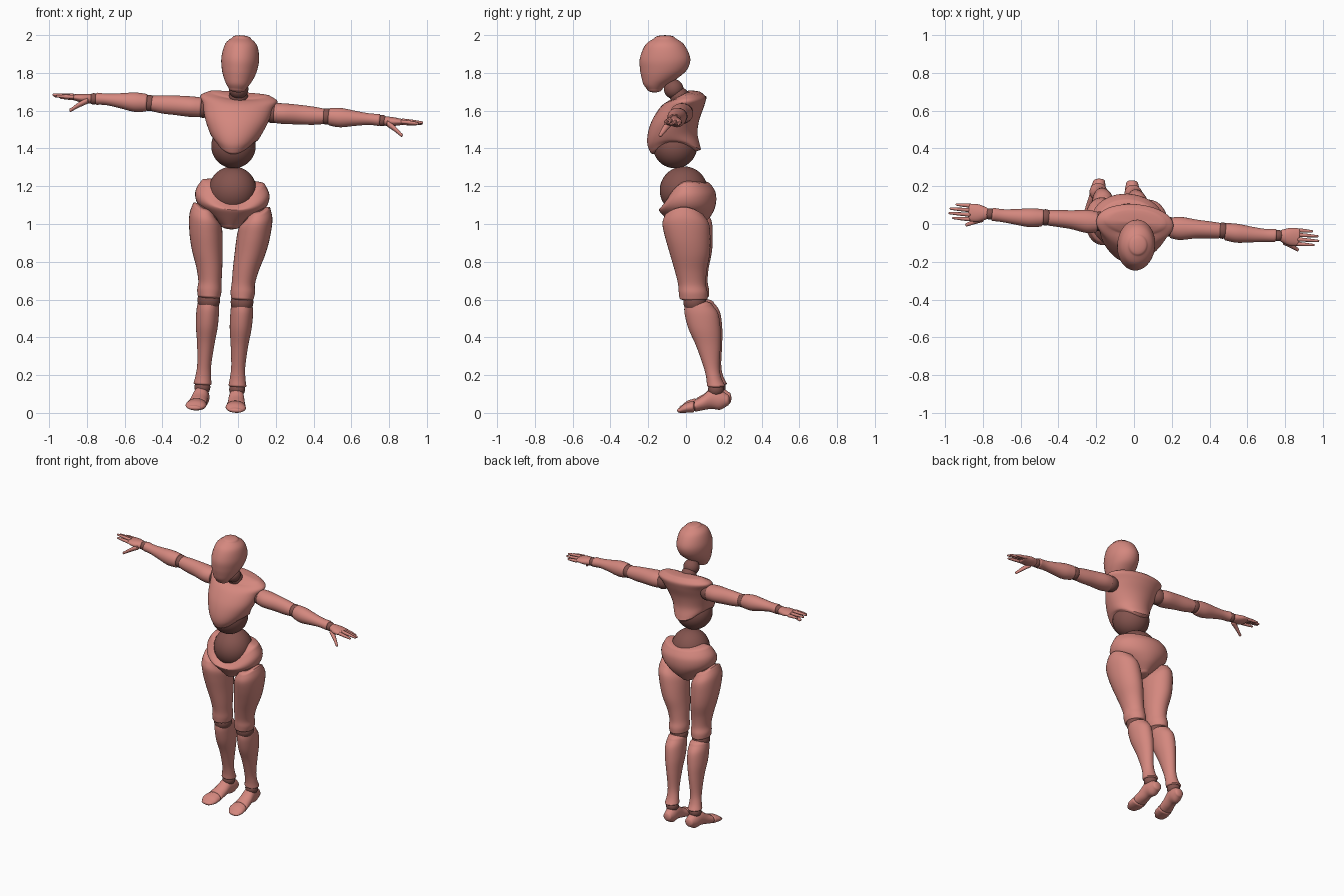
import bpy, bmesh, math
from mathutils import Matrix, Vector


def material(name, rgb):
    m = bpy.data.materials.new(name)
    m.diffuse_color = (*rgb, 1)
    return m


SKIN = material("salmon", (0.66, 0.245, 0.21))
JOINT = material("dark joint", (0.23, 0.088, 0.076))

# Pose frames: the upper body leans and turns, the lower body is sheared sideways
PIVOT = Matrix.Translation((0, 0, 1.605))
TURN = math.radians(4.3)
UPPER = PIVOT @ Matrix.Rotation(-TURN, 4, 'Z') @ Matrix.Rotation(TURN, 4, 'Y')
CHEST = UPPER @ PIVOT.inverted()
LOWER = Matrix(((1, 0, .065, -.105), (-.05, 1, 0, 0), (-.06, 0, 1, 0), (0, 0, 0, 1)))
MIRROR = Matrix.Diagonal((-1, 1, 1, 1))


def finish(name, bm, mat):
    bmesh.ops.recalc_face_normals(bm, faces=bm.faces)
    me = bpy.data.meshes.new(name)
    bm.to_mesh(me)
    bm.free()
    me.materials.append(mat)
    for p in me.polygons:
        p.use_smooth = True
    me.set_sharp_from_angle(angle=math.radians(50))
    ob = bpy.data.objects.new(name, me)
    bpy.context.collection.objects.link(ob)


def spline(p0, p1, p2, p3, u):
    return [.5 * (2 * b + (c - a) * u + (2 * a - 5 * b + 4 * c - d) * u * u
                  + (3 * b - a - 3 * c + d) * u ** 3)
            for a, b, c, d in zip(p0, p1, p2, p3)]


def loft(name, axis, stations, M, cap=(.012, .012), n=28, mat=SKIN):
    """Oval rings along an axis: (t, a_min, a_max, b_min, b_max, lifts at +a, -a, -b, +b)."""
    st = [list(s) + [0] * (9 - len(s)) for s in stations]
    rings, steps = [], 5
    for i in range(len(st) - 1):
        q = [st[max(0, i - 1)], st[i], st[i + 1], st[min(len(st) - 1, i + 2)]]
        rings += [(spline(*q, k / steps), 1) for k in range(steps)]
    rings.append((st[-1], 1))
    sign = 1 if st[-1][0] > st[0][0] else -1

    # Rounded ends
    def end(s, length):
        out = []
        for k in range(1, 6):
            a = k / 5 * math.pi / 2
            out.append(([s[0] + length * math.sin(a)] + s[1:], max(.03, math.cos(a))))
        return out
    rings = end(st[0], -sign * cap[0])[::-1] + rings + end(st[-1], sign * cap[1])

    bm = bmesh.new()
    loops = []
    for (t, a0, a1, b0, b1, lr, ll, lf, lb), k in rings:
        loop = []
        for j in range(n):
            c, s = math.cos(2 * math.pi * j / n), math.sin(2 * math.pi * j / n)
            a = (a0 + a1) / 2 + (a1 - a0) / 2 * c * k
            b = (b0 + b1) / 2 + (b1 - b0) / 2 * s * k
            z = t + k * ((lr if c > 0 else ll) * c * c + (lb if s > 0 else lf) * s * s)
            co = {'z': (a, b, z), 'x': (z, a, b), 'y': (a, z, b)}[axis]
            loop.append(bm.verts.new(M @ Vector(co)))
        loops.append(loop)
    for p, q in zip(loops, loops[1:]):
        for j in range(n):
            bm.faces.new((p[j], p[(j + 1) % n], q[(j + 1) % n], q[j]))
    bm.faces.new(loops[0])
    bm.faces.new(loops[-1])
    finish(name, bm, mat)


def ball(name, center, r, M, mat=JOINT):
    bm = bmesh.new()
    bmesh.ops.create_uvsphere(bm, u_segments=32, v_segments=20, radius=r,
                              matrix=M @ Matrix.Translation(center))
    finish(name, bm, mat)


# Head and neck
loft("head", 'z', [
    (1.985, -.05, .05, -.165, -.055), (1.95, -.085, .085, -.213, -.008),
    (1.88, -.1, .1, -.243, .024), (1.82, -.094, .094, -.243, .008),
    (1.775, -.08, .08, -.235, -.04), (1.74, -.062, .062, -.225, -.095),
    (1.715, -.045, .045, -.207, -.125)], CHEST, (.015, .018), 36)
ball("neck", (0, -.065, 1.715), .052, CHEST)
ball("neck_base", (0, -.035, 1.675), .05, CHEST)

# Rib cage with raised side edges, and the waist ball
loft("chest", 'z', [
    (1.685, -.165, .165, -.06, .085, .005, .005, -.025, .005),
    (1.665, -.205, .205, -.095, .105, 0, 0, -.015, 0),
    (1.62, -.188, .188, -.135, .095), (1.55, -.168, .168, -.18, .07),
    (1.48, -.143, .143, -.203, .06, .01, .01),
    (1.42, -.124, .124, -.206, .072, .035, .035),
    (1.375, -.11, .11, -.188, .078, .07, .07, 0, .02)], CHEST, (.013, .012), 40)
ball("waist_ball", (-.005, -.06, 1.412), .118, CHEST)

# Pelvis with a rim dipping at the front, and the hip ball
ball("belly_ball", (0, -.012, 1.178), .127, LOWER)
loft("pelvis", 'z', [
    (1.225, -.165, .165, -.115, .13, 0, 0, -.125, -.015),
    (1.165, -.196, .196, -.14, .157, 0, 0, -.085, 0),
    (1.1, -.182, .182, -.142, .157, 0, 0, -.03, 0),
    (1.04, -.115, .115, -.115, .13), (.99, -.05, .05, -.065, .08)],
    LOWER, (.012, .018), 40)

for side, s in (("right", Matrix.Identity(4)), ("left", MIRROR)):
    # Arm, laid along x from the chest frame
    A = UPPER @ s
    ball(side + "_shoulder_ball", (.185, 0, -.005), .052, A)
    loft(side + "_upper_arm", 'x', [
        (.2, -.06, .05, -.055, .05), (.25, -.066, .056, -.057, .052),
        (.33, -.052, .048, -.053, .05), (.4, -.046, .044, -.05, .046),
        (.455, -.042, .04, -.042, .04)], A)
    ball(side + "_elbow_ball", (.472, 0, 0), .043, A)
    loft(side + "_forearm", 'x', [
        (.49, -.05, .042, -.047, .047), (.55, -.058, .042, -.052, .05),
        (.63, -.05, .032, -.038, .04), (.7, -.042, .026, -.028, .033),
        (.75, -.04, .03, -.03, .034)], A)
    ball(side + "_wrist_ball", (.767, -.004, 0), .03, A)
    loft(side + "_palm", 'x', [
        (.785, -.035, .028, -.026, .024), (.83, -.052, .042, -.024, .022),
        (.875, -.05, .042, -.015, .016)], A, (.01, .008), 20)
    loft(side + "_thumb", 'x', [
        (.8, -.05, -.01, -.03, .005), (.84, -.064, -.034, -.052, -.022),
        (.88, -.08, -.06, -.078, -.058)], A, (.005, .008), 12)
    for i, tip in enumerate((.958, .98, .975, .945)):
        y, z = -.04 + i * .024, .008 - abs(i - 1) * .006
        mid = (.88 + tip) / 2
        loft(f"{side}_finger_{i + 1}", 'x', [
            (.875, y - .011, y + .011, z - .011, z + .011),
            (mid, y - .009, y + .009, z - .011, z + .009),
            (tip, y - .006, y + .006, z - .009, z + .004)], A, (.006, .007), 12)

    # Leg
    L = LOWER @ s
    ball(side + "_hip_ball", (.115, 0, 1.055), .078, L)
    loft(side + "_thigh", 'z', [
        (1.055, .07, .205, -.105, .1, .04, -.04, 0, 0),
        (1.01, .047, .22, -.118, .128, .025, -.025, 0, 0),
        (.94, .038, .213, -.105, .135), (.85, .032, .194, -.08, .132),
        (.76, .028, .165, -.055, .115), (.69, .027, .15, -.038, .11),
        (.645, .024, .153, -.034, .118), (.612, .028, .148, -.03, .118)],
        L, (.025, .014), 32)
    ball(side + "_knee_ball", (.088, .05, .592), .06, L)
    loft(side + "_calf", 'z', [
        (.575, .032, .145, -.004, .145), (.53, .03, .15, -.003, .175),
        (.45, .032, .147, .018, .187), (.36, .043, .135, .058, .187),
        (.25, .053, .127, .097, .182), (.19, .05, .132, .112, .192),
        (.15, .045, .14, .115, .212)], L, (.025, .012), 32)
    ball(side + "_ankle_ball", (.092, .163, .13), .042, L)

    # Foot, with the left one turned outward
    turn = 0 if side == "right" else .17
    F = L @ Matrix(((1, -turn, 0, turn * .18), (0, 1, 0, 0), (0, 0, 1, 0), (0, 0, 0, 1)))
    loft(side + "_foot", 'y', [
        (.222, .06, .122, .042, .105), (.185, .052, .13, .022, .128),
        (.14, .05, .132, .027, .135), (.095, .047, .137, .02, .098),
        (.055, .042, .142, .012, .075)], F, (.014, .008), 24)
    loft(side + "_toes", 'y', [
        (.042, .04, .143, .008, .07), (0, .038, .144, .006, .056),
        (-.028, .055, .128, .006, .032)], F, (.01, .014), 24)
